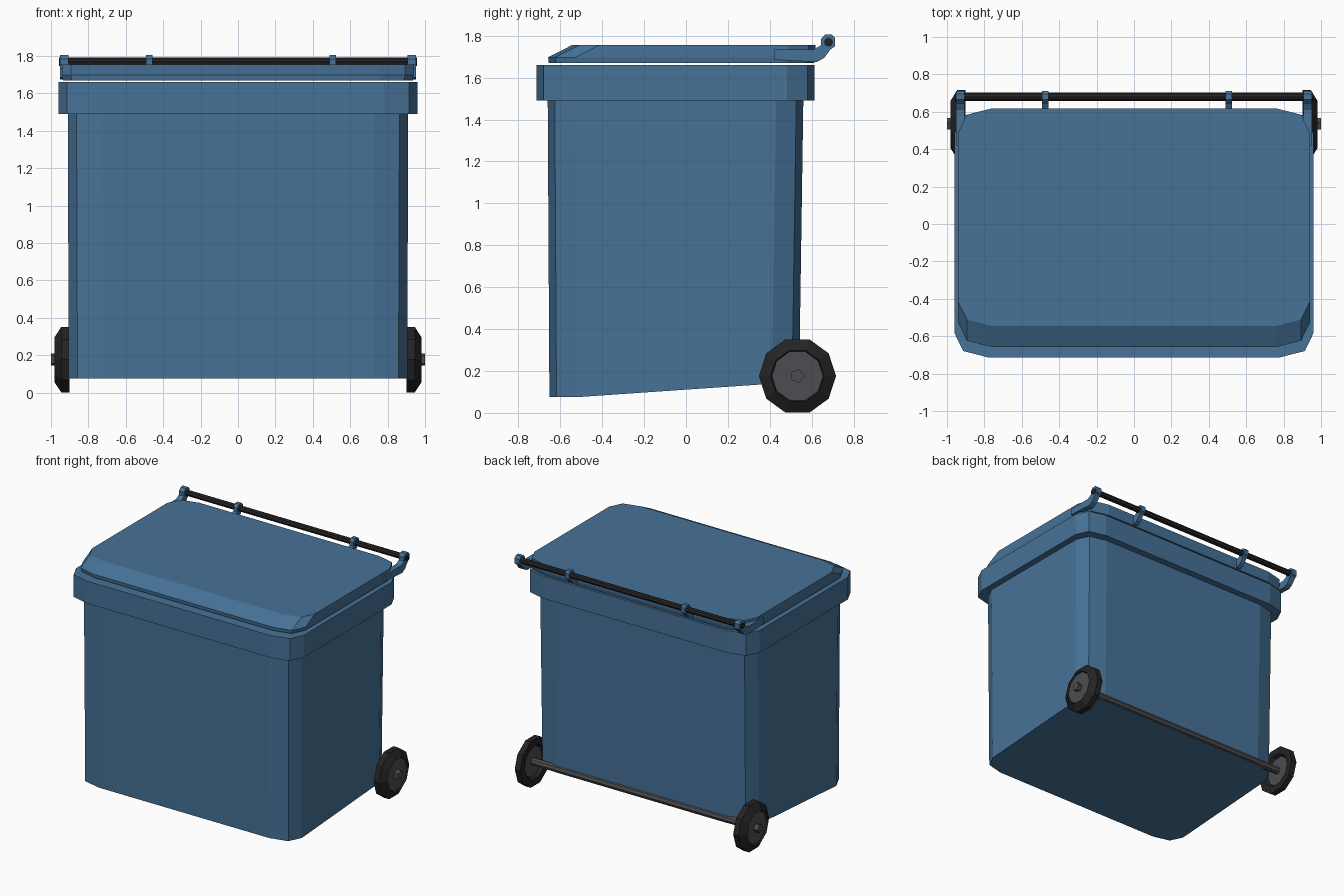
import bpy, bmesh, math
from mathutils import Matrix

if "Cube" in bpy.data.objects:
    bpy.data.objects.remove(bpy.data.objects["Cube"])


def material(name, color):
    m = bpy.data.materials.new(name)
    m.diffuse_color = (*color, 1)
    m.use_nodes = True
    m.node_tree.nodes["Principled BSDF"].inputs["Base Color"].default_value = m.diffuse_color
    return m


BLUE = material("bin blue", (0.061, 0.168, 0.31))
BLACK = material("rubber black", (0.017, 0.017, 0.018))
GREY = material("hub grey", (0.075, 0.073, 0.082))


def finish(name, bm, *mats):
    bmesh.ops.recalc_face_normals(bm, faces=bm.faces)
    me = bpy.data.meshes.new(name)
    bm.to_mesh(me)
    bm.free()
    ob = bpy.data.objects.new(name, me)
    bpy.context.collection.objects.link(ob)
    for m in mats:
        me.materials.append(m)
    return ob


def ring(hx, y0, y1, z, rx=0.18, ry=0.13):
    """Rectangle with two-segment corners; z is a number or a function of y."""
    cy, hy, k = (y0 + y1) / 2, (y1 - y0) / 2, 0.26
    corner = [(hx, hy - ry), (hx - rx * k, hy - ry * k), (hx - rx, hy)]
    pts = []
    for sx, sy in ((1, 1), (-1, 1), (-1, -1), (1, -1)):
        for x, y in (corner if sx * sy > 0 else corner[::-1]):
            pts.append((sx * x, cy + sy * y))
    return [(x, y, z(y) if callable(z) else z) for x, y in pts]


def loft(bm, rings):
    """Skin a stack of equal rings and cap both ends."""
    loops = [[bm.verts.new(p) for p in r] for r in rings]
    n = len(loops[0])
    for a, b in zip(loops, loops[1:]):
        for i in range(n):
            j = (i + 1) % n
            bm.faces.new((a[i], a[j], b[j], b[i]))
    bm.faces.new(loops[0])
    bm.faces.new(loops[-1])


# Hollow body with sloping floor and overhanging rim
def floor(y):
    return 0.075 + max(0, y + 0.52) * 0.069


bm = bmesh.new()
loft(bm, [
    ring(0.905, -0.652, 0.54, floor),
    ring(0.91, -0.66, 0.56, 1.49),
    ring(0.96, -0.713, 0.613, 1.49),
    ring(0.96, -0.713, 0.613, 1.66),
    ring(0.88, -0.63, 0.53, 1.66),
    ring(0.875, -0.62, 0.51, 0.18),
])
bmesh.ops.triangulate(bm, faces=[f for f in bm.faces if len(f.verts) > 4])
finish("body", bm, BLUE)

# Lid: straight sides, front edge sloped back
bm = bmesh.new()
skirt = ring(0.94, -0.658, 0.618, 1.697)
top = [(x, y + 0.113 if y < 0 else y, 1.755) for x, y, z in skirt]
loft(bm, [ring(0.935, -0.655, 0.612, 1.67), skirt, top])
finish("lid", bm, BLUE)

# Brackets carrying the handle bar: y, z profile
PROFILE = [(0.625, 1.675), (0.66, 1.695), (0.69, 1.735), (0.712, 1.75), (0.712, 1.79),
           (0.695, 1.806), (0.665, 1.806), (0.645, 1.785), (0.645, 1.755), (0.61, 1.735)]


def bracket(name, x, width, start):
    prof = [(start, 1.735), (start, 1.685)] + PROFILE
    bm = bmesh.new()
    loft(bm, [[(x + s * width / 2, y, z) for y, z in prof] for s in (-1, 1)])
    finish(name, bm, BLUE)


for side, s in (("left", -1), ("right", 1)):
    bracket(side + "_handle_arm", s * 0.929, 0.044, 0.42)
bracket("left_handle_clip", -0.474, 0.034, 0.59)
bracket("right_handle_clip", 0.507, 0.034, 0.59)


# Parts turned around an axis along x: profile of (x, radius)
def turned(bm, prof, y, z, sides):
    loft(bm, [[(x, y + r * math.cos(i * math.tau / sides),
                z + r * math.sin(i * math.tau / sides)) for i in range(sides)]
              for x, r in prof])


bm = bmesh.new()
turned(bm, [(-0.957, 0.022), (0.957, 0.022)], 0.68, 1.769, 8)
finish("handle_bar", bm, BLACK)

WY, WZ = 0.532, 0.176
bm = bmesh.new()
turned(bm, [(-0.92, 0.028), (0.92, 0.028)], WY, WZ, 8)
finish("axle", bm, GREY)

# Ten-sided wheels: black tyre, recessed grey disc, small hub
for side, s in (("left", -1), ("right", 1)):
    bm = bmesh.new()
    turned(bm, [(s * 0.925, 0.115), (s * 0.9, 0.13), (s * 0.9, 0.184), (s * 0.945, 0.184),
                (s * 0.98, 0.128), (s * 0.967, 0.122)], WY, WZ, 10)
    for f in bm.faces:
        f.material_index = int(len(f.verts) == 10)
    finish(side + "_wheel", bm, BLACK, GREY)
    bm = bmesh.new()
    turned(bm, [(s * 0.95, 0.034), (s * 1.0, 0.034)], WY, WZ, 5)
    finish(side + "_hub", bm, GREY)
